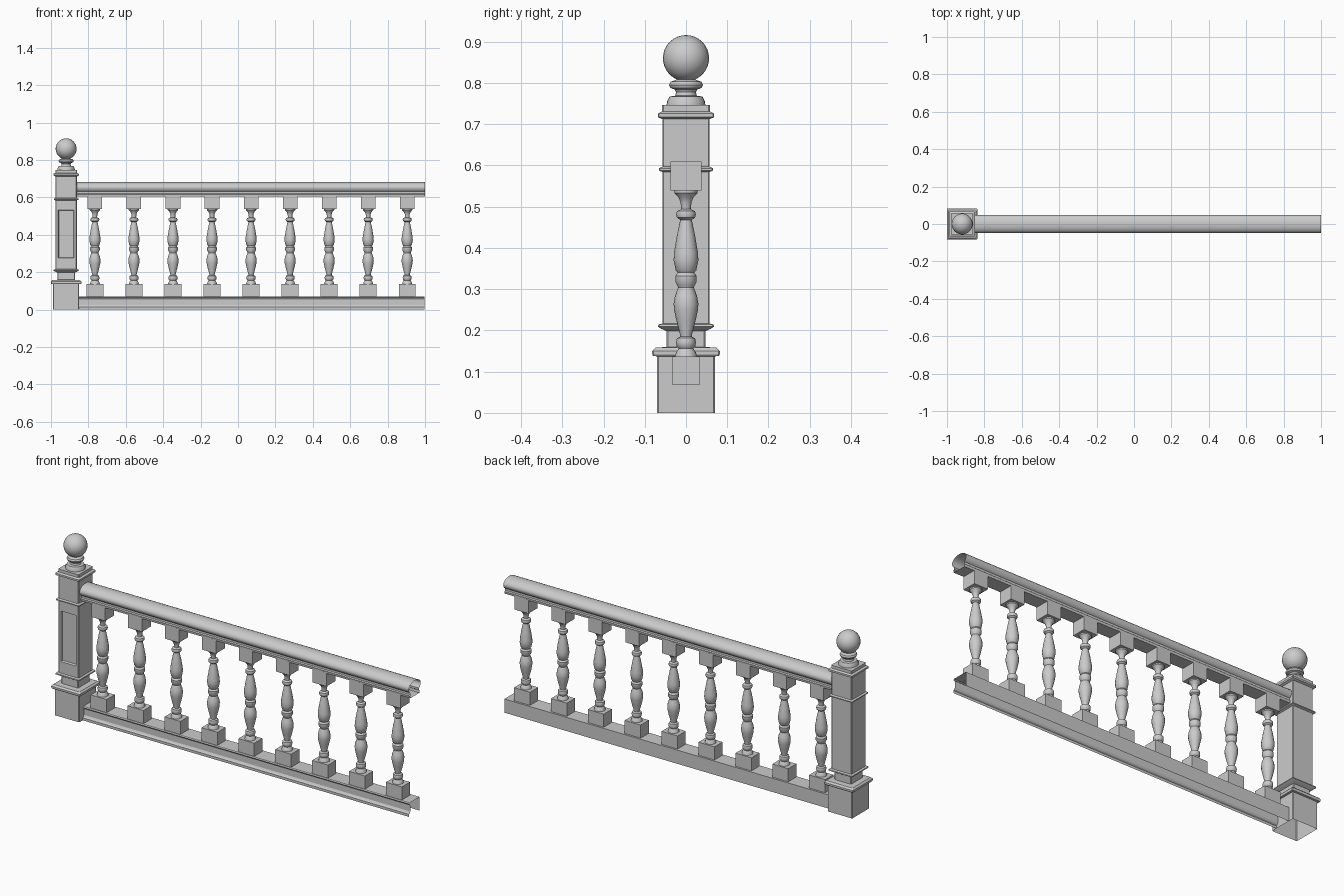
import bpy, bmesh
from math import sin, cos, pi, radians

if "Cube" in bpy.data.objects:
    bpy.data.objects.remove(bpy.data.objects["Cube"])

POST_X = -0.919


def finish(name, bm, smooth=False):
    bmesh.ops.recalc_face_normals(bm, faces=bm.faces)
    me = bpy.data.meshes.new(name)
    bm.to_mesh(me)
    bm.free()
    ob = bpy.data.objects.new(name, me)
    bpy.context.collection.objects.link(ob)
    if smooth:
        bpy.ops.object.select_all(action='DESELECT')
        ob.select_set(True)
        bpy.context.view_layer.objects.active = ob
        bpy.ops.object.shade_smooth_by_angle(angle=radians(35))
    return ob


def loft(bm, rings, closed=True):
    """Skin between successive rings of points."""
    vs = [[bm.verts.new(p) for p in r] for r in rings]
    n = len(vs[0])
    for a, b in zip(vs, vs[1:]):
        for i in range(n if closed else n - 1):
            j = (i + 1) % n
            bm.faces.new((a[i], a[j], b[j], b[i]))
    return vs


def square_ring(h, z, x=0.0, c=0.003):
    """Square outline with small chamfered corners."""
    k = h - c
    pts = [(-k, -h), (k, -h), (h, -k), (h, k), (k, h), (-k, h), (-h, k), (-h, -k)]
    return [(x + px, py, z) for px, py in pts]


def round_ring(r, z, x, n):
    return [(x + r * cos(2 * pi * i / n), r * sin(2 * pi * i / n), z) for i in range(n)]


def box(bm, x, hx, hy, z0, z1):
    rings = [[(x - hx, -hy, z), (x + hx, -hy, z), (x + hx, hy, z), (x - hx, hy, z)] for z in (z0, z1)]
    a, b = loft(bm, rings)
    bm.faces.new(a)
    bm.faces.new(b)


# Newel post: square profile, open underneath
post = [(.070, 0), (.070, .137), (.080, .138), (.082, .143), (.082, .150), (.074, .158),
        (.047, .160), (.047, .198), (.060, .204), (.068, .209), (.067, .214), (.057, .217),
        (.057, .265), (.057, .545), (.057, .584), (.066, .588), (.066, .593), (.057, .597),
        (.057, .712), (.068, .717), (.068, .726), (.058, .731), (.058, .746)]
bm = bmesh.new()
vs = loft(bm, [square_ring(h, z, POST_X) for h, z in post])
bm.faces.new(vs[-1])
bmesh.ops.recalc_face_normals(bm, faces=bm.faces)
# recessed panel on the front of the shaft
front = [f for f in bm.faces if f.normal.y < -.9 and abs(f.calc_center_median().z - .405) < .01]
bmesh.ops.inset_region(bm, faces=front, thickness=.011, use_even_offset=True)
bmesh.ops.inset_region(bm, faces=front, thickness=.004, depth=-.009, use_even_offset=True)
finish("newel_post", bm)

# Ball finial: turned neck and sphere
prof = [(.047, .746), (.046, .755), (.040, .767), (.026, .769), (.024, .778), (.027, .784),
        (.038, .788), (.041, .795), (.037, .803), (.026, .807)]
for i in range(15):
    a = radians(-66 + 155.5 * i / 14)
    prof.append((.056 * cos(a), .860 + .056 * sin(a)))
bm = bmesh.new()
vs = loft(bm, [round_ring(r, z, POST_X, 24) for r, z in prof])
bm.faces.new(vs[-1])
finish("ball_finial", bm, True)

# Balusters: square blocks with a turned spindle between
spindle = [(.027, .135), (.024, .147), (.018, .156), (.023, .162), (.024, .172), (.022, .181),
           (.014, .185), (.015, .192), (.023, .222), (.029, .250), (.030, .265), (.027, .283),
           (.019, .304), (.021, .309), (.026, .318), (.026, .332), (.020, .340), (.025, .346),
           (.030, .370), (.029, .388), (.022, .430), (.014, .468), (.022, .474), (.024, .481),
           (.022, .489), (.012, .494), (.013, .510), (.018, .522), (.028, .533), (.028, .541)]
for i in range(9):
    x = -0.765 + .2087 * i
    bm = bmesh.new()
    box(bm, x, .045, .033, .068, .137)
    box(bm, x, .039, .037, .539, .610)
    loft(bm, [round_ring(r, z, x, 16) for r, z in spindle])
    finish("baluster_%d" % (i + 1), bm, True)

# Handrail: hollow moulded section, open at the ends
half = [(.036, .605), (.038, .617), (.033, .621), (.033, .631), (.041, .636), (.043, .640),
        (.047, .646), (.048, .654), (.045, .663), (.037, .672), (.025, .678), (.010, .682)]
sect = half + [(-y, z) for y, z in reversed(half)]
bm = bmesh.new()
loft(bm, [[(x, y, z) for y, z in sect] for x in (-.865, 1.0)])
finish("handrail", bm, True)

# Bottom rail: channel section with a grooved front, open underneath
chan = [(.043, 0), (.043, .070), (-.038, .070), (-.043, .066), (-.036, .060), (-.032, .054),
        (-.032, .024), (-.036, .017), (-.042, .013), (-.042, 0)]
bm = bmesh.new()
loft(bm, [[(x, y, z) for y, z in chan] for x in (-.852, .997)], closed=False)
finish("bottom_rail", bm)
